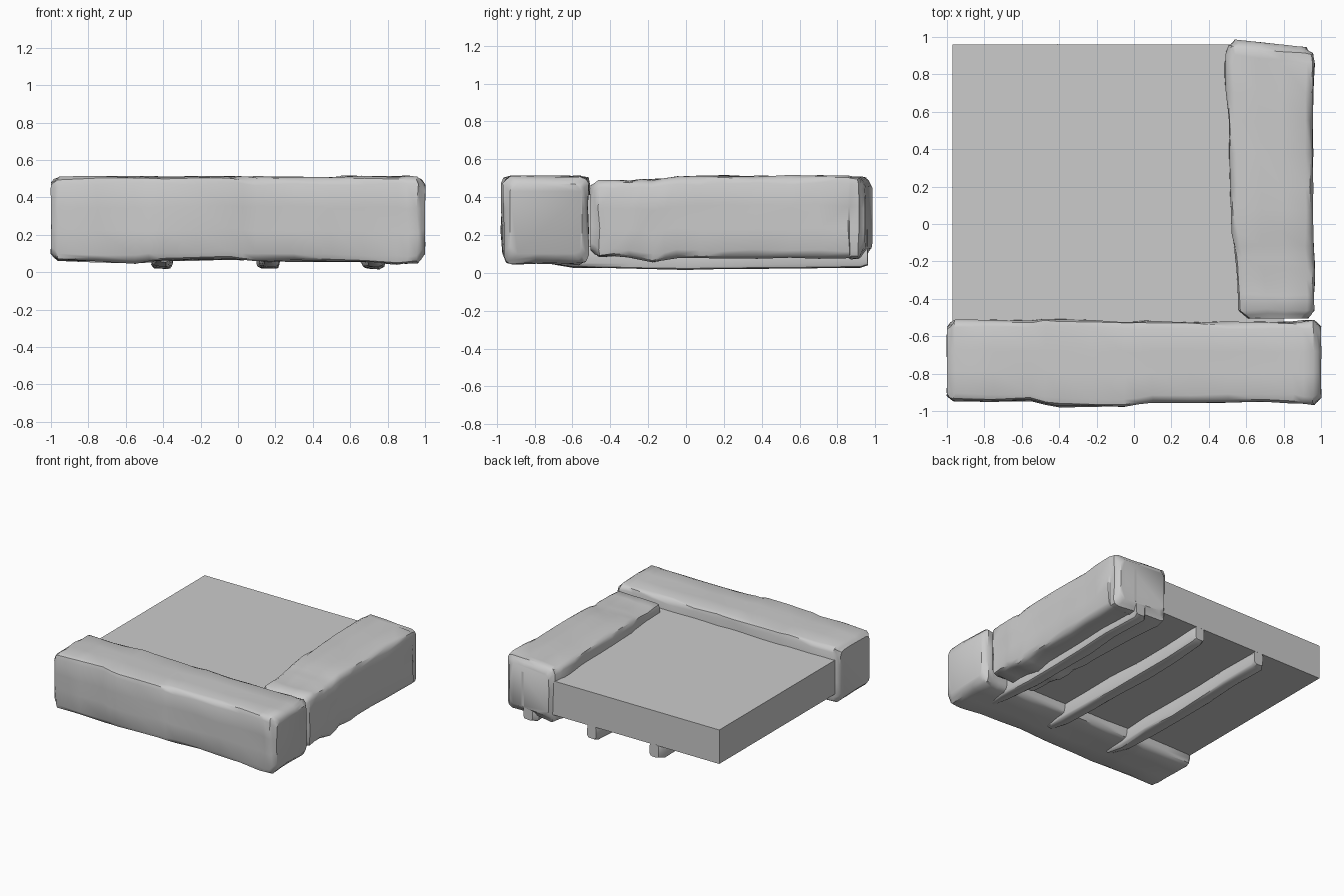
import bpy, bmesh, random
from math import radians
from mathutils import Vector

if "Cube" in bpy.data.objects:
    bpy.data.objects.remove(bpy.data.objects["Cube"])

random.seed(4)


def finish(bm, name):
    bmesh.ops.recalc_face_normals(bm, faces=bm.faces)
    me = bpy.data.meshes.new(name)
    bm.to_mesh(me)
    bm.free()
    ob = bpy.data.objects.new(name, me)
    bpy.context.collection.objects.link(ob)
    return ob


def smooth(ob, angle):
    bpy.ops.object.select_all(action='DESELECT')
    ob.select_set(True)
    bpy.context.view_layer.objects.active = ob
    bpy.ops.object.shade_smooth_by_angle(angle=radians(angle))


def ring_points(a0, a1, z0, z1, r, n):
    """Rectangle with rounded corners, n spans per side."""
    k = r * 0.3
    corners = [Vector(c) for c in ((a0, z0), (a1, z0), (a1, z1), (a0, z1))]
    pts = []
    for i, c in enumerate(corners):
        prev, nxt = corners[i - 1], corners[(i + 1) % 4]
        u, v = (nxt - c).normalized(), (prev - c).normalized()
        pts.append(c + (u + v) * k)
        start, end = c + u * r, nxt - u * r
        pts += [start.lerp(end, j / n) for j in range(n + 1)]
    return pts


def rough_block(name, axis, stations, r, jitter, sub=2, n=3, skew=0.0, angle=40):
    """Loft hewn cross-sections (pos, a min, a max, z min, z max) along an axis."""
    rows = []
    for s, e in zip(stations, stations[1:]):
        rows += [[p + (q - p) * j / sub for p, q in zip(s, e)] for j in range(sub)]
    rows.append(list(stations[-1]))
    bm = bmesh.new()
    rings = []
    for i, (t, a0, a1, z0, z1) in enumerate(rows):
        ring = []
        end = i in (0, len(rows) - 1)
        for a, z in ring_points(a0, a1, z0, z1, r, n):
            d = [random.uniform(-jitter, jitter) * (0.3 if end else 1) for _ in range(3)]
            tt = t + d[0]
            if skew and i >= len(rows) - 4:
                tt -= skew * (a - a0) / (a1 - a0)
            a, z = a + d[1], z + d[2]
            ring.append(bm.verts.new((tt, a, z) if axis == 'X' else (a, tt, z)))
        rings.append(ring)
    for p, q in zip(rings, rings[1:]):
        for i in range(len(p)):
            j = (i + 1) % len(p)
            bm.faces.new((p[i], p[j], q[j], q[i]))
    bm.faces.new(rings[0])
    bm.faces.new(rings[-1])
    smooth(finish(bm, name), angle)


# Long stone block along the front
rough_block("front_stone", 'X', [
    (-1.0, -.92, -.55, .10, .48), (-.96, -.95, -.515, .065, .51),
    (-.55, -.945, -.512, .05, .512), (-.4, -.975, -.505, .06, .51),
    (-.05, -.975, -.522, .072, .51), (.1, -.955, -.52, .062, .51),
    (.5, -.95, -.525, .06, .508), (.85, -.955, -.522, .045, .51),
    (.96, -.965, -.515, .05, .51), (1.0, -.93, -.55, .10, .47)], .04, .006)

# Shorter stone block along the right side
rough_block("right_stone", 'Y', [
    (-.505, .61, .93, .12, .46), (-.46, .555, .965, .085, .487),
    (-.3, .55, .965, .085, .487), (-.18, .54, .96, .055, .492),
    (-.05, .52, .955, .08, .505), (.2, .515, .955, .08, .512),
    (.55, .505, .955, .08, .512), (.86, .485, .965, .075, .512),
    (.95, .505, .955, .075, .51), (.985, .54, .92, .13, .46)], .04, .006, skew=.04)

# Flat floor slab held between the stones
bm = bmesh.new()
bmesh.ops.create_cube(bm, size=1)
for v in bm.verts:
    v.co = Vector((-.97 if v.co.x < 0 else .80,
                   -.75 if v.co.y < 0 else .96,
                   .14 if v.co.z < 0 else .415))
finish(bm, "floor_slab")

# Rough support beams underneath
for i, x in enumerate((-.40, .165, .73)):
    rows = []
    for t, w, z0 in ((-.76, .03, .055), (-.6, .045, .03), (-.3, .055, .025), (0, .05, .018),
                     (.3, .055, .022), (.6, .05, .026), (.92, .05, .03), (.96, .04, .04)):
        c = x + random.uniform(-.014, .014)
        rows.append((t, c - w, c + w, z0, .145))
    rough_block(f"floor_beam_{i + 1}", 'Y', rows, .02, .004, sub=1, n=1, angle=35)
